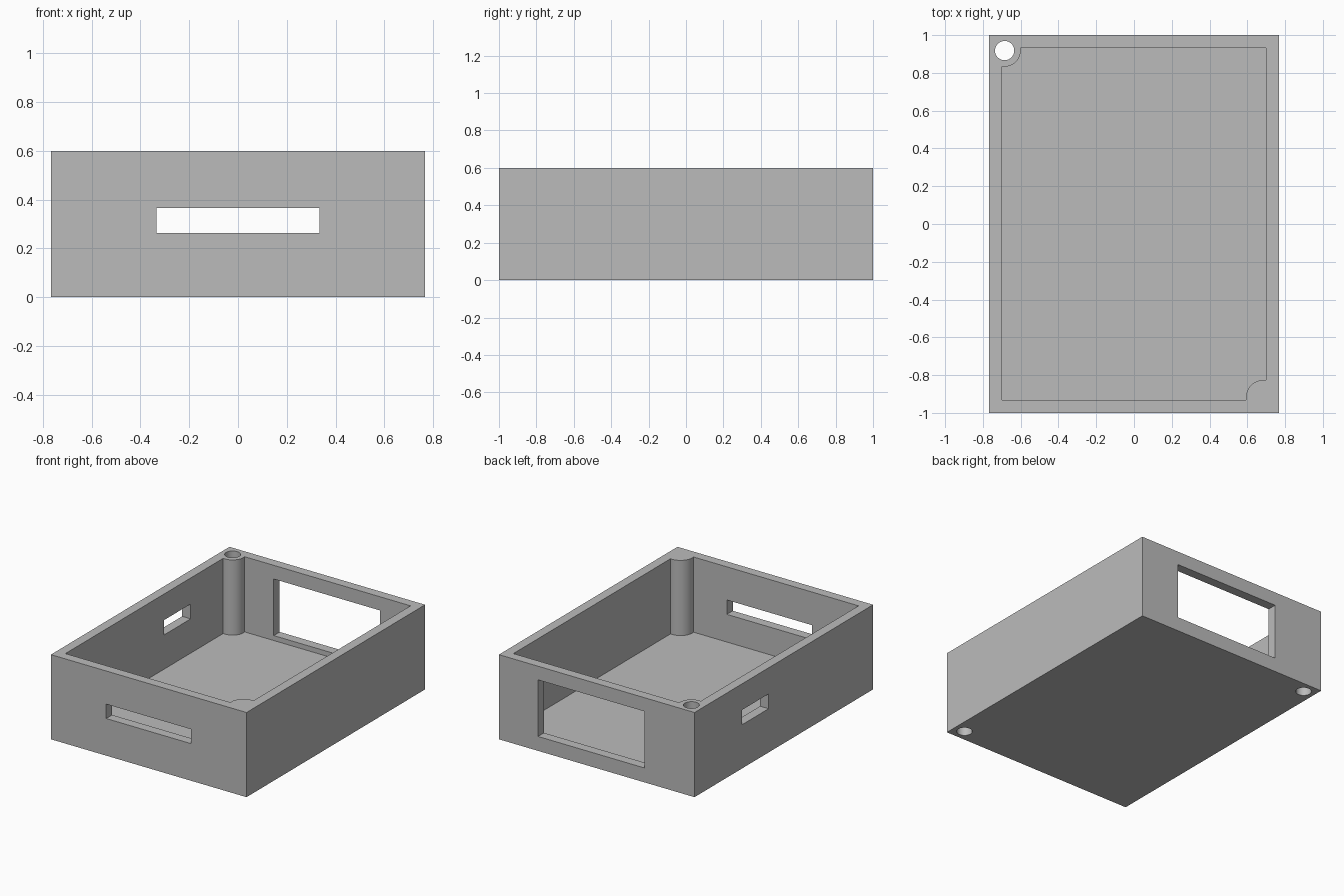
import bpy
import math

cube = bpy.data.objects.get("Cube")
if cube:
    bpy.data.objects.remove(cube, do_unlink=True)

grey = bpy.data.materials.new("neutral_grey")
grey.use_nodes = True
color = (0.5, 0.5, 0.5, 1)
grey.diffuse_color = color
grey.node_tree.nodes["Principled BSDF"].inputs["Base Color"].default_value = color

HALF_X, HALF_Y, HEIGHT, WALL = 0.767, 1.0, 0.6, 0.067


def block(name, x0, x1, y0, y1, z0, z1):
    """Box spanning the given bounds."""
    bpy.ops.mesh.primitive_cube_add(
        size=1, location=((x0 + x1) / 2, (y0 + y1) / 2, (z0 + z1) / 2))
    ob = bpy.context.object
    ob.name = name
    ob.scale = (x1 - x0, y1 - y0, z1 - z0)
    bpy.ops.object.transform_apply(location=True, rotation=True, scale=True)
    ob.data.materials.append(grey)
    return ob


def cylinder(name, x, y, radius, z0, z1):
    """Upright cylinder between two heights."""
    bpy.ops.mesh.primitive_cylinder_add(
        vertices=64, radius=radius, depth=z1 - z0, location=(x, y, (z0 + z1) / 2))
    ob = bpy.context.object
    ob.name = name
    bpy.ops.object.transform_apply(location=True, rotation=True, scale=True)
    ob.data.materials.append(grey)
    return ob


def subtract(target, cutter):
    """Cut one solid out of another and discard the cutter."""
    cutter.hide_render = True
    mod = target.modifiers.new("cut", 'BOOLEAN')
    mod.operation = 'DIFFERENCE'
    mod.solver = 'EXACT'
    mod.object = cutter
    bpy.context.view_layer.objects.active = target
    bpy.ops.object.modifier_apply(modifier=mod.name)
    bpy.data.objects.remove(cutter, do_unlink=True)


# Open tray; two opposite corners of the cavity stay solid as screw posts
enclosure = block("enclosure", -HALF_X, HALF_X, -HALF_Y, HALF_Y, 0, HEIGHT)
cavity = block("cavity", WALL - HALF_X, HALF_X - WALL,
               WALL - HALF_Y, HALF_Y - WALL, WALL, HEIGHT + 0.1)
for side, radius in ((-1, 0.085), (1, 0.092)):
    subtract(cavity, cylinder("post", side * 0.685, -side * 0.918, radius, -0.1, 1))
subtract(enclosure, cavity)

# Screw holes: through at the back, blind from below at the front
subtract(enclosure, cylinder("through_hole", -0.685, 0.918, 0.051, -0.1, 1))
subtract(enclosure, cylinder("blind_hole", 0.685, -0.918, 0.051, -0.1, 0.53))

# Wall openings: front slot, back window, small slot in the right-hand wall
subtract(enclosure, block("front_slot", -0.333, 0.333, -1.1, -0.8, 0.263, 0.365))
subtract(enclosure, block("back_window", -0.373, 0.46, 0.8, 1.1, 0.102, 0.503))
subtract(enclosure, block("side_slot", -0.9, -0.6, 0.17, 0.47, 0.31, 0.415))

bpy.ops.object.select_all(action='DESELECT')
enclosure.select_set(True)
bpy.context.view_layer.objects.active = enclosure
bpy.ops.object.shade_smooth_by_angle(angle=math.radians(30))
